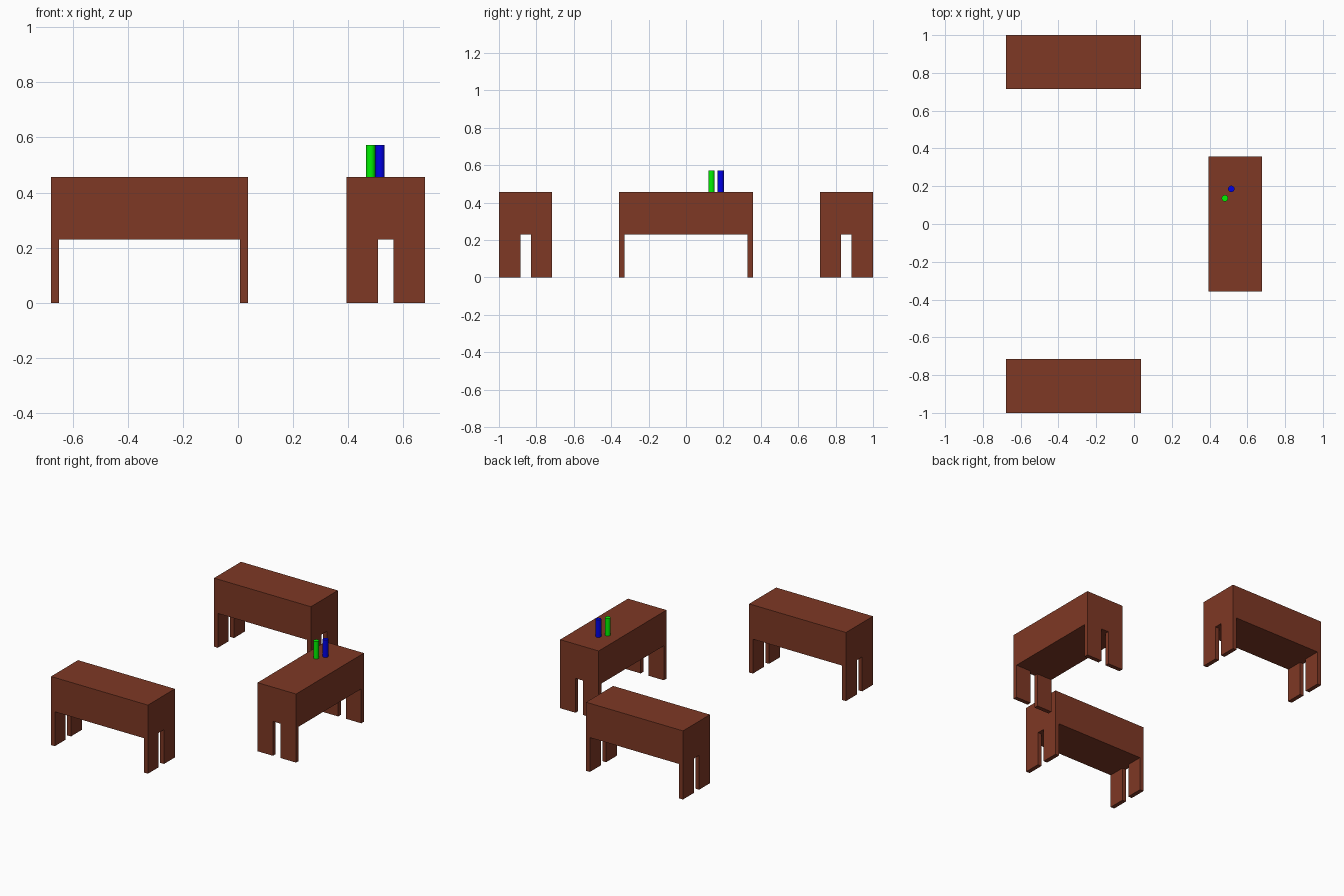
import bpy
import bmesh
from mathutils import Matrix, Vector

if "Cube" in bpy.data.objects:
    bpy.data.objects.remove(bpy.data.objects["Cube"])

LENGTH, WIDTH, HEIGHT = 0.714, 0.284, 0.457
LEG_HEIGHT, LEG_THICK, LEG_WIDTH = 0.229, 0.028, 0.114


def material(name, color):
    mat = bpy.data.materials.new(name)
    mat.diffuse_color = (*color, 1)
    mat.use_nodes = True
    mat.node_tree.nodes["Principled BSDF"].inputs["Base Color"].default_value = mat.diffuse_color
    return mat


def finish(bm, name, mat):
    mesh = bpy.data.meshes.new(name)
    bm.to_mesh(mesh)
    bm.free()
    mesh.materials.append(mat)
    obj = bpy.data.objects.new(name, mesh)
    bpy.context.collection.objects.link(obj)
    return obj


def table(name, x, y, along_y=False):
    # 3 x 3 grid at the underside: the corner cells become legs
    xs = [-LENGTH / 2, -LENGTH / 2 + LEG_THICK, LENGTH / 2 - LEG_THICK, LENGTH / 2]
    ys = [-WIDTH / 2, -WIDTH / 2 + LEG_WIDTH, WIDTH / 2 - LEG_WIDTH, WIDTH / 2]
    bm = bmesh.new()
    grid = [[bm.verts.new((u, v, LEG_HEIGHT)) for v in ys] for u in xs]
    faces = [[bm.faces.new((grid[i][j], grid[i + 1][j], grid[i + 1][j + 1], grid[i][j + 1]))
              for j in range(3)] for i in range(3)]
    corners = [faces[i][j] for i in (0, 2) for j in (0, 2)]

    # solid upper block rises from a copy of the grid
    up = bmesh.ops.extrude_face_region(bm, geom=list(bm.faces), use_keep_orig=True)["geom"]
    bmesh.ops.translate(bm, vec=(0, 0, HEIGHT - LEG_HEIGHT),
                        verts=[g for g in up if isinstance(g, bmesh.types.BMVert)])

    # four plank legs drop from the corner cells
    for face in corners:
        leg = bmesh.ops.extrude_discrete_faces(bm, faces=[face])["faces"][0]
        bmesh.ops.translate(bm, vec=(0, 0, -LEG_HEIGHT), verts=leg.verts)

    bmesh.ops.recalc_face_normals(bm, faces=bm.faces)
    bmesh.ops.dissolve_limit(bm, angle_limit=0.01, verts=bm.verts, edges=bm.edges)
    if along_y:
        bmesh.ops.rotate(bm, verts=bm.verts, matrix=Matrix(((0, -1, 0), (1, 0, 0), (0, 0, 1))))
    finish(bm, name, wood).location = (x, y, 0)


def cylinder(name, x, y, mat, radius=0.017, height=0.116):
    bm = bmesh.new()
    bmesh.ops.create_cone(bm, cap_ends=True, segments=32, radius1=radius,
                          radius2=radius, depth=height)
    # smooth wall, sharp rims
    for face in bm.faces:
        face.smooth = len(face.verts) == 4
    for edge in bm.edges:
        edge.smooth = all(f.smooth for f in edge.link_faces)
    finish(bm, name, mat).location = Vector((x, y, HEIGHT + height / 2))


wood = material("brown_wood", (0.21, 0.04, 0.018))
green = material("green", (0.0, 0.9, 0.0))
blue = material("blue", (0.0, 0.0, 0.8))

# two tables facing each other and one across the end
table("back_table", -0.321, 0.858)
table("front_table", -0.321, -0.858)
table("side_table", 0.536, 0, along_y=True)

# cylinders standing on the side table
cylinder("green_cylinder", 0.481, 0.136, green)
cylinder("blue_cylinder", 0.515, 0.186, blue)
